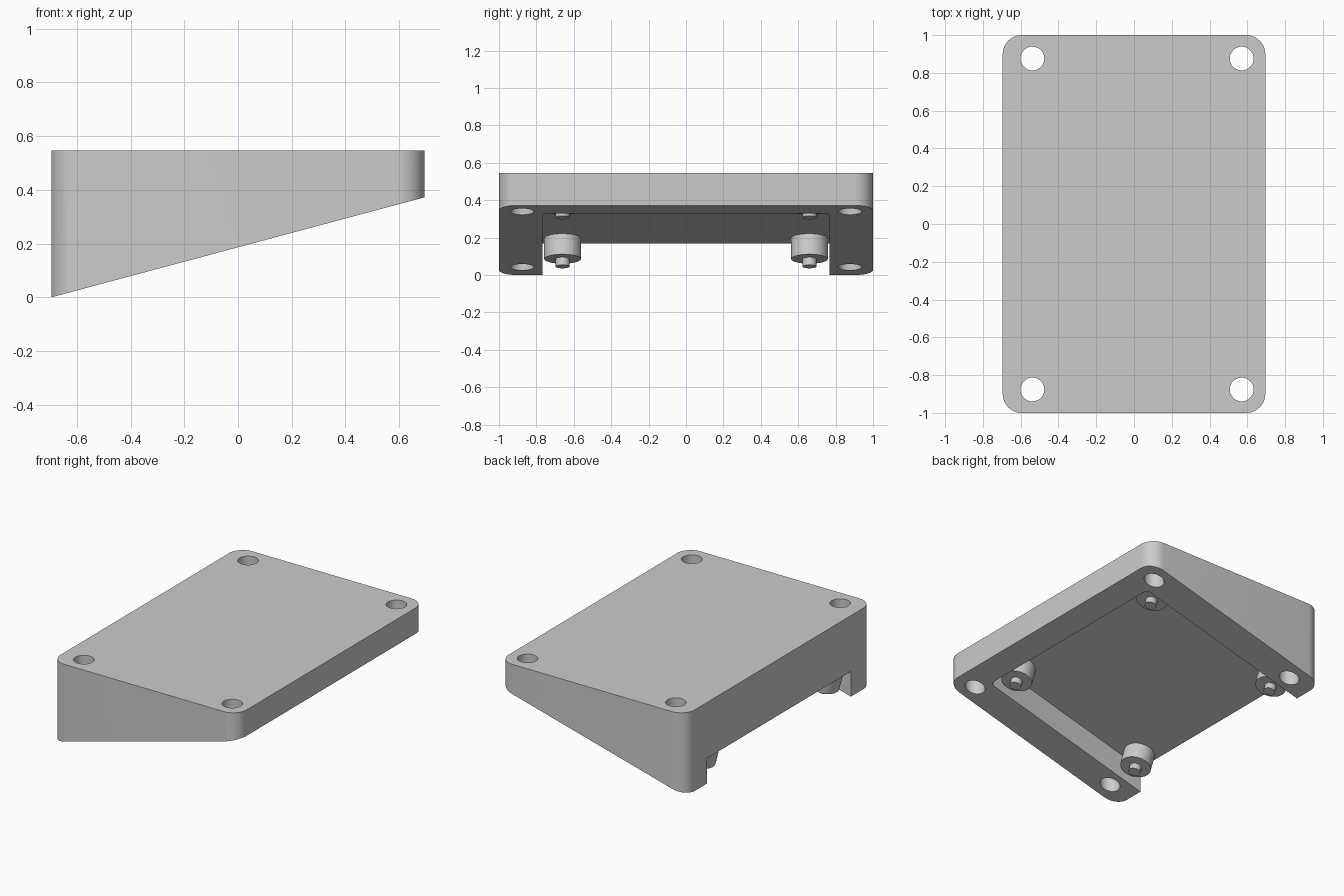
import bpy, bmesh, math
from mathutils import Matrix, Vector

if "Cube" in bpy.data.objects:
    bpy.data.objects.remove(bpy.data.objects["Cube"])

TILT = math.radians(15)
HALF_X, HALF_Y, HEIGHT = 0.695, 1.0, 0.547
# Frame lying on the sloped underside, starting at its lowest edge
SLOPE = Matrix.Translation((-HALF_X, 0, 0)) @ Matrix.Rotation(-TILT, 4, 'Y')

grey = bpy.data.materials.new("light_grey")
grey.use_nodes = True
grey.diffuse_color = (0.6, 0.6, 0.6, 1)
grey.node_tree.nodes["Principled BSDF"].inputs["Base Color"].default_value = (0.6, 0.6, 0.6, 1)


def make_object(name, bm, matrix=Matrix()):
    bm.transform(matrix)
    bmesh.ops.recalc_face_normals(bm, faces=bm.faces)
    mesh = bpy.data.meshes.new(name)
    bm.to_mesh(mesh)
    bm.free()
    mesh.materials.append(grey)
    obj = bpy.data.objects.new(name, mesh)
    bpy.context.collection.objects.link(obj)
    return obj


def rounded_block(low, high, radius, segments):
    """Box between two corners with its upright edges rounded."""
    low, high = Vector(low), Vector(high)
    bm = bmesh.new()
    size = Matrix.Diagonal((*(high - low), 1))
    bmesh.ops.create_cube(bm, size=1, matrix=Matrix.Translation((low + high) / 2) @ size)
    upright = [e for e in bm.edges
               if abs(e.verts[0].co.z - e.verts[1].co.z) > 0.01]
    bmesh.ops.bevel(bm, geom=upright, offset=radius, segments=segments,
                    profile=0.5, affect='EDGES')
    return bm


def add_cylinder(bm, x, y, z_low, z_high, radius):
    bmesh.ops.create_cone(bm, cap_ends=True, segments=48, radius1=radius, radius2=radius,
                          depth=z_high - z_low,
                          matrix=Matrix.Translation((x, y, (z_low + z_high) / 2)))


def shade(obj):
    bpy.ops.object.select_all(action='DESELECT')
    obj.select_set(True)
    bpy.context.view_layer.objects.active = obj
    bpy.ops.object.shade_smooth_by_angle(angle=math.radians(30))


def cut(obj, cutter):
    mod = obj.modifiers.new("cut", 'BOOLEAN')
    mod.operation, mod.solver, mod.object = 'DIFFERENCE', 'EXACT', cutter
    bpy.context.view_layer.objects.active = obj
    bpy.ops.object.modifier_apply(modifier=mod.name)
    bpy.data.objects.remove(cutter)


# Wedge body: rounded slab sliced off along the slope
bm = rounded_block((-HALF_X, -HALF_Y, -0.1), (HALF_X, HALF_Y, HEIGHT), 0.1, 12)
sliced = bmesh.ops.bisect_plane(bm, geom=bm.verts[:] + bm.edges[:] + bm.faces[:],
                                plane_co=SLOPE.translation,
                                plane_no=SLOPE.to_3x3() @ Vector((0, 0, 1)),
                                clear_inner=True)
rim = [g for g in sliced["geom_cut"] if isinstance(g, bmesh.types.BMEdge)]
bmesh.ops.contextual_create(bm, geom=rim)
body = make_object("wedge_body", bm)

# Recess in the underside, open at the deep end
cut(body, make_object("recess_cutter",
                      rounded_block((-0.4, -0.766, -0.3), (1.273, 0.766, 0.164), 0.03, 6),
                      SLOPE))

# Upright screw holes in the four corners
bm = bmesh.new()
for x in (-0.538, 0.57):
    for y in (-0.876, 0.876):
        add_cylinder(bm, x, y, -0.2, 0.8, 0.063)
cut(body, make_object("screw_hole_cutter", bm))
shade(body)

# Standoffs with locating pegs, square to the slope
for end, x in (("deep", 0.146), ("shallow", 1.157)):
    for side, y in (("front", -0.66), ("back", 0.66)):
        for part, low, high, radius in (("standoff", 0.05, 0.167, 0.098),
                                        ("peg", 0.008, 0.055, 0.037)):
            bm = bmesh.new()
            add_cylinder(bm, x, y, low, high, radius)
            shade(make_object(f"{end}_{side}_{part}", bm, SLOPE))
